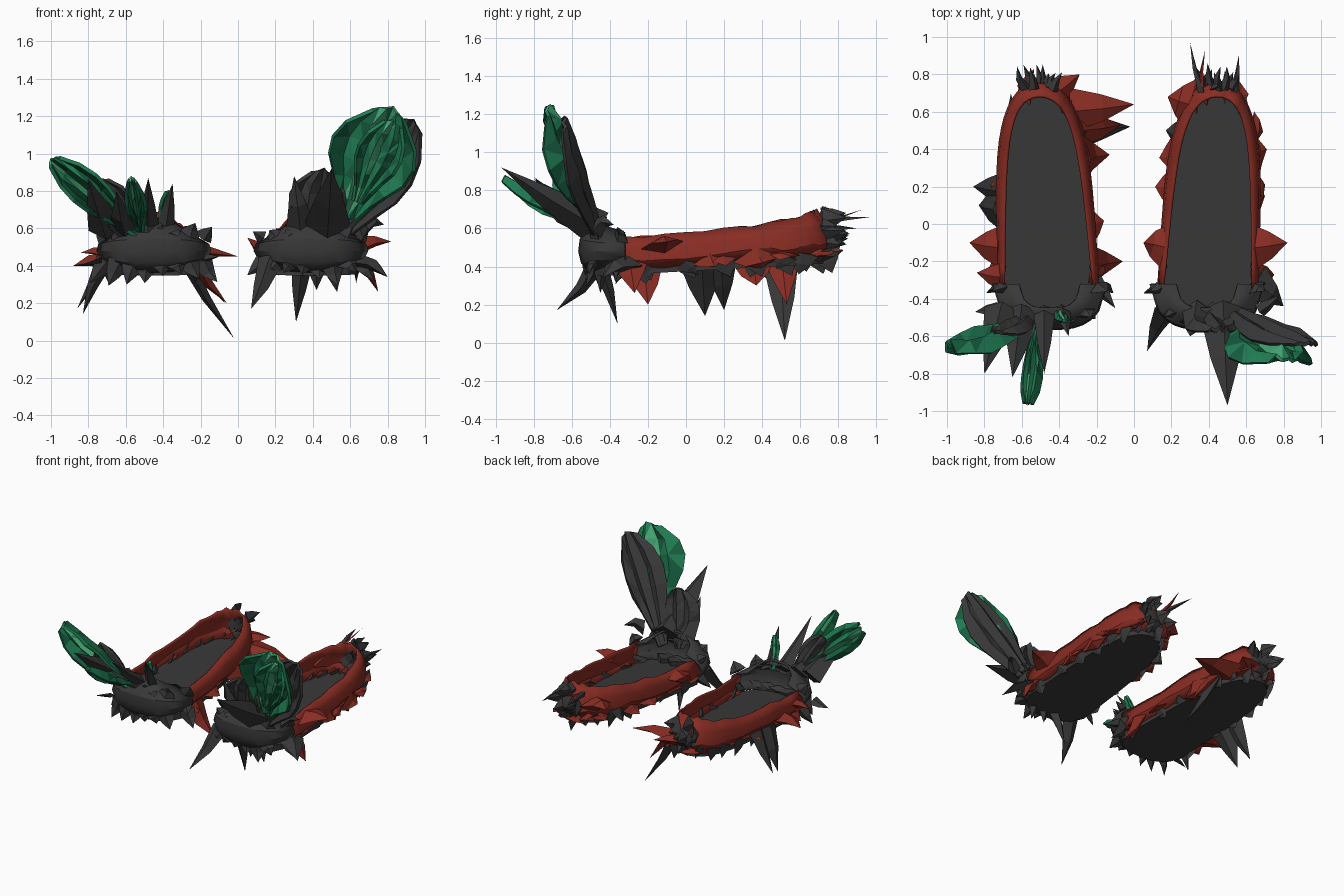
import bpy, bmesh, random
from mathutils import Vector

random.seed(4)
cube = bpy.data.objects.get("Cube")
if cube:
    bpy.data.objects.remove(cube)


def material(name, colour):
    m = bpy.data.materials.new(name)
    m.use_nodes = True
    m.diffuse_color = (*colour, 1)
    m.node_tree.nodes["Principled BSDF"].inputs["Base Color"].default_value = (*colour, 1)
    return m


GREY = material("charcoal", (.04, .04, .04))
RED = material("brick red", (.25, .026, .017))
GREEN = material("emerald green", (.014, .2, .085))
DARK_GREEN = material("deep green", (.008, .11, .05))
LIGHT_GREEN = material("bright green", (.06, .38, .17))
LEAF = [GREEN, DARK_GREEN, LIGHT_GREEN]


def finish(name, bm, mats, smooth=False, thickness=0):
    bmesh.ops.recalc_face_normals(bm, faces=bm.faces)
    mesh = bpy.data.meshes.new(name)
    bm.to_mesh(mesh)
    bm.free()
    obj = bpy.data.objects.new(name, mesh)
    bpy.context.collection.objects.link(obj)
    for m in mats:
        mesh.materials.append(m)
    if thickness:
        solid = obj.modifiers.new("shell", 'SOLIDIFY')
        solid.thickness = thickness
        solid.offset = 0
    if smooth:
        bpy.ops.object.select_all(action='DESELECT')
        obj.select_set(True)
        bpy.context.view_layer.objects.active = obj
        bpy.ops.object.shade_smooth_by_angle()


def grid(bm, rows):
    verts = [[bm.verts.new(p) for p in row] for row in rows]
    for a, b in zip(verts, verts[1:]):
        for i in range(len(a) - 1):
            bm.faces.new((a[i], a[i + 1], b[i + 1], b[i]))


# Foot outline: u runs from the ball of the foot (0) to the heel (1)
def rim(side, u, scale, cx, s):
    half = .265 * (1 - u ** 5) ** .5 * (1 - .08 * u)
    x = cx + s * (.025 - .05 * u) + side * half * scale
    y = -.35 + 1.11 * u - (1 - scale) * .3 * u ** 6
    return Vector((x, y, 0))


def low(u):
    return .38 + .07 * u


def high(u):
    return .55 + .02 * u + .12 * u ** 2


STEPS = [i / 16 for i in range(-16, 17)]


# Outline points with their u; waist narrows the outline towards the heel
def around(scale, cx, s, waist=0):
    pairs = [(1 if v > 0 else -1, 1 - abs(v) ** 1.8) for v in STEPS]
    return [(rim(side, u, scale - waist * u, cx, s), u) for side, u in pairs]


def build_wall(name, cx, s):
    bm = bmesh.new()
    rows = []
    for h, scale, waist in ((0, .88, .02), (.3, 1, 0), (.65, .97, .02), (1, .91, .17)):
        row = []
        for p, u in around(scale, cx, s, waist):
            p.z = low(u) + h * (high(u) - low(u)) + random.uniform(-.012, .012)
            row.append(p)
        rows.append(row)
    grid(bm, rows)
    # dark patch at the back of the heel
    for f in bm.faces:
        f.material_index = int(f.calc_center_median().y > .735)
    finish(name + "_side_wall", bm, [RED, GREY], True, .014)


def build_sole(name, cx, s):
    bm = bmesh.new()
    outline = [p for p, u in around(.92, cx, s, .04)]
    for i in range(1, 10):
        t = 1 - i / 5
        outline.append(Vector((cx + s * .025 + .245 * t, -.35 - .14 * (1 - t * t) ** .5, 0)))
    for p in outline:
        p.z = .42 + .055 * p.y
    top = bm.faces.new([bm.verts.new(p) for p in outline])
    new = bmesh.ops.extrude_face_region(bm, geom=[top])["geom"]
    bmesh.ops.translate(bm, vec=(0, 0, -.045), verts=[v for v in new if isinstance(v, bmesh.types.BMVert)])
    finish(name + "_sole", bm, [GREY], True)


# Rounded toe, deepest in the middle and narrowing to both sides
def build_toe(name, cx, s):
    bm = bmesh.new()
    rows = []
    for z, scale in ((.37, .76), (.42, .94), (.48, 1), (.54, .97), (.6, .78), (.65, .55)):
        row = []
        for i in range(15):
            t = 1 - i / 7
            x = cx + s * .03 + .3 * t * scale
            y = -.32 - .24 * scale * (1 - abs(t) ** 3) ** .5
            row.append((x, y, .48 + (z - .48) * (1 - .45 * abs(t) ** 3)))
        rows.append(row)
    grid(bm, rows)
    finish(name + "_toe_cap", bm, [GREY], True, .014)


# A tapering thorn with a bent middle
def thorn(bm, base, tip, wide, thick):
    base, tip = Vector(base), Vector(tip)
    out = (tip - base).normalized()
    wide = wide - out * wide.dot(out)
    flat = out.cross(wide).normalized() * thick
    ring = [base + wide, base + flat, base - wide, base - flat]
    mid = base.lerp(tip, .5) + flat * random.uniform(-.6, .6)
    ring2 = [mid + (p - base) * .6 for p in ring]
    a, b = [[bm.verts.new(p) for p in r] for r in (ring, ring2)]
    end = bm.verts.new(tip)
    bm.faces.new(a)
    for i in range(4):
        j = (i + 1) % 4
        bm.faces.new((a[i], a[j], b[j], b[i]))
        bm.faces.new((b[i], b[j], end))


def side_thorns(name, cx, s, tips, mat):
    bm = bmesh.new()
    for x, y, z, w in tips:
        u = min(max((y + .33) / 1.11, .04), .97)
        base = rim(1 if x > cx else -1, u, .92, cx, s)
        base.z = min(max(z, low(u) + .03), high(u) - .05)
        thorn(bm, base, (x, y, z), Vector((0, w, .02)), w * .4)
    finish(name, bm, [mat])


def toe_thorns(name, cx, tips):
    bm = bmesh.new()
    for x, y, z, w in tips:
        base = Vector((cx + max(-.25, min(.25, (x - cx) * .7)), -.46, .6 if z > .55 else .43))
        thorn(bm, base, (x, y, z), Vector((w, 0, 0)), w * .75)
    finish(name, bm, [GREY])


# Ragged scraps along the underside, the toe and the heel
def build_fringe(name, cx, s):
    grey, red = bmesh.new(), bmesh.new()
    for p, u in around(.92, cx, s)[1::2]:
        out = Vector((p.x - cx, 0, 0)).normalized()
        p.z = low(u) + .03
        drop = Vector((0, random.uniform(-.07, .07), -random.uniform(.05, .12)))
        thorn(grey, p, p + drop - out * .01, Vector((0, .09, 0)), .02)
        if random.random() < .4:
            thorn(red, p, p + drop * .4 + out * random.uniform(.05, .08), Vector((0, .1, 0)), .02)
    for i in range(8):
        t = i / 3.5 - 1
        p = Vector((cx + s * .03 + .26 * t, -.34 - .16 * (1 - t ** 4) ** .5, .42))
        thorn(grey, p, p + Vector((.08 * t, -.03, -random.uniform(.05, .13))), Vector((.07, .02, 0)), .03)
        p.z = .55
        thorn(grey, p, p + Vector((.05 * t, -.02, random.uniform(.03, .12))), Vector((.07, .02, 0)), .03)
    # heel tuft
    for i in range(8):
        t = i / 3.5 - 1
        p = Vector((cx - s * .025 + .07 * t, .72, .52 + .14 * random.random()))
        thorn(grey, p, p + Vector((.05 * t, random.uniform(.08, .14), random.uniform(-.03, .03))),
              Vector((.01, 0, .06)), .03)
    finish(name + "_dark_fringe", grey, [GREY])
    finish(name + "_red_fringe", red, [RED])


# A faceted feather, narrow at the root and blunt at the tip, with zigzag depth
def feather(name, root, tip, width, mats, depth=.03):
    bm = bmesh.new()
    root, tip = Vector(root), Vector(tip)
    axis = (tip - root).normalized()
    across = axis.cross(Vector((0, 1, 0))).normalized()
    face = across.cross(axis)
    rows = []
    for i, w in enumerate((.22, .4, .65, .93, 1, .85, .4)):
        row = []
        for j in range(-3, 4):
            k = j / 3
            bump = depth * (1.2 * k * k + (.5 if j % 2 else -.5)) * w + random.uniform(-.3, .3) * depth
            spot = root.lerp(tip, i / 6) - axis * .1 * abs(k) * width * i / 3
            row.append(spot + across * k * w * width - face * bump)
        rows.append(row)
    grid(bm, rows)
    bmesh.ops.triangulate(bm, faces=bm.faces)
    # bright midrib facets, deep green towards the rims
    if len(mats) > 1:
        for f in bm.faces:
            offset = (f.calc_center_median() - root).dot(across) / width
            bright = abs(offset - .1) < .16 and random.random() < .6
            f.material_index = 2 if bright else int(random.random() < .2 + .5 * abs(offset))
    finish(name, bm, mats, False, .02)


for name, cx, s in (("right_shoe", -.48, 1), ("left_shoe", .42, -1)):
    build_wall(name, cx, s)
    build_sole(name, cx, s)
    build_toe(name, cx, s)
    build_fringe(name, cx, s)

# Large thorns
side_thorns("right_shoe_red_thorns", -.48, 1, [
    (0, .64, .45, .12), (-.07, .53, .2, .1), (-.13, .37, .3, .12), (-.06, -.2, .2, .1),
    (-.88, -.1, .4, .12), (-.84, -.26, .47, .08), (-.29, .8, .5, .1)], RED)
side_thorns("right_shoe_dark_thorns", -.48, 1, [
    (-.02, .52, .01, .1), (-.86, .2, .17, .09), (-.83, .1, .14, .12), (-.1, -.45, .45, .08)], GREY)
side_thorns("left_shoe_red_thorns", .42, -1, [
    (.82, -.1, .53, .12), (.75, -.27, .26, .09), (.71, .4, .42, .14), (.7, .15, .4, .1),
    (.05, -.1, .55, .12), (.18, .68, .55, .14), (.38, .93, .7, .04)], RED)
side_thorns("left_shoe_dark_thorns", .42, -1, [
    (.3, .97, .66, .06), (.56, .9, .6, .06), (.17, .5, .4, .08), (.8, -.44, .34, .13)], GREY)
toe_thorns("right_shoe_toe_thorns", -.48, [
    (-.8, -.8, .86, .1), (-.65, -.82, .8, .09), (-.48, -.8, .87, .06),
    (-.35, -.6, .84, .05), (-.85, -.47, .4, .06)])
toe_thorns("left_shoe_toe_thorns", .42, [
    (.07, -.68, .17, .07), (.31, -.36, .1, .06), (.42, -.45, .27, .06), (.53, -.45, .26, .06),
    (.5, -.97, .92, .13), (.3, -.6, .88, .08), (.78, -.38, .62, .07)])

# Feathers
feather("right_shoe_long_feather", (-.54, -.5, .58), (-1, -.64, .97), .09, LEAF, .06)
feather("right_shoe_front_feather", (-.52, -.5, .58), (-.57, -.96, .87), .05, LEAF)
feather("right_shoe_small_feather", (-.41, -.45, .58), (-.37, -.52, .8), .03, LEAF, .01)
feather("right_shoe_dark_feather", (-.55, -.46, .52), (-.74, -.58, .86), .1, [GREY])
feather("left_shoe_big_feather", (.58, -.5, .66), (.83, -.72, 1.25), .235, LEAF, .05)
feather("left_shoe_inner_feather", (.64, -.57, .74), (.84, -.71, 1.18), .12, LEAF, .04)
feather("left_shoe_dark_feather", (.5, -.44, .52), (.94, -.64, 1.18), .18, [GREY])
feather("left_shoe_stem_feather", (.38, -.46, .52), (.46, -.56, .92), .15, [GREY])
